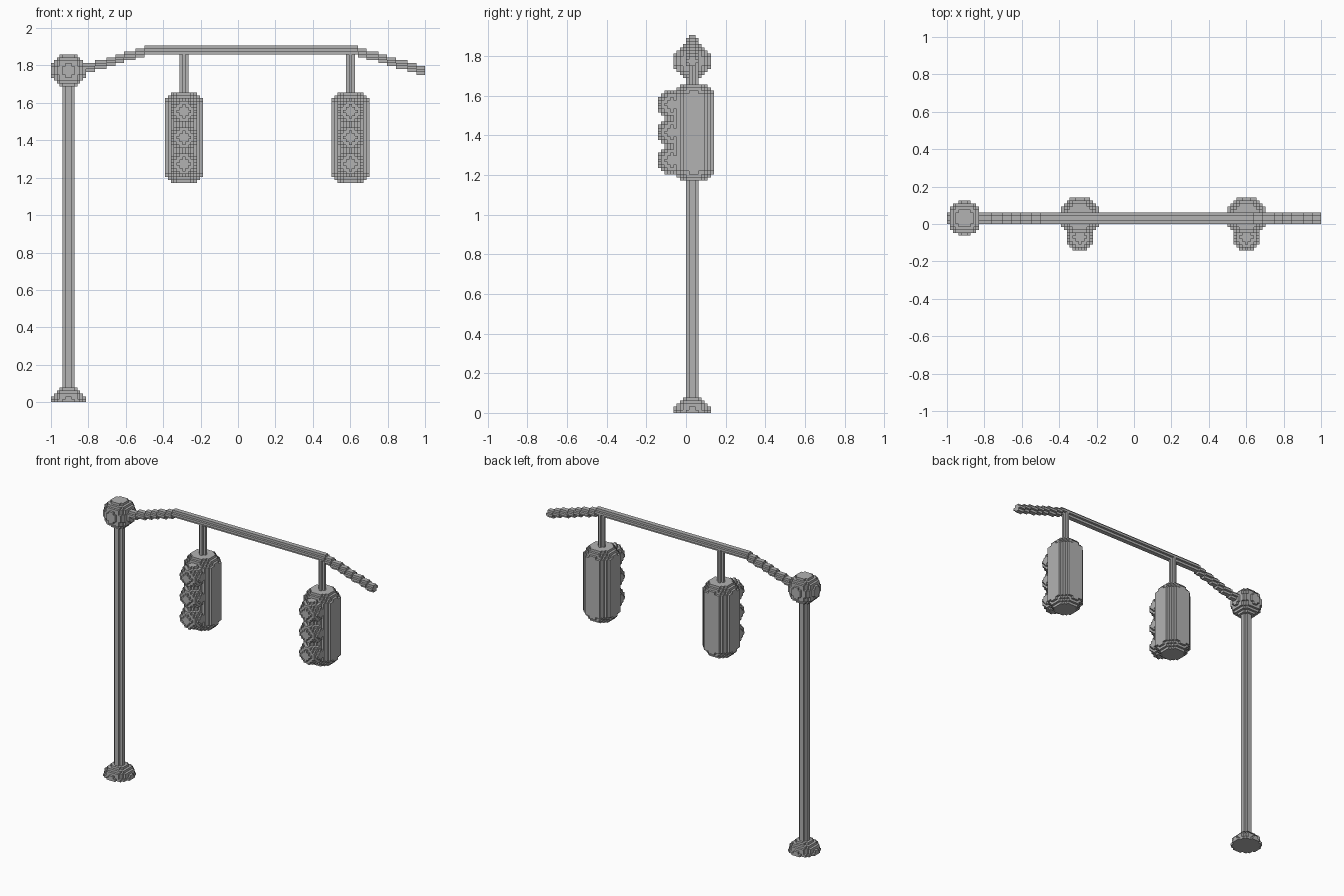
import bpy
import bmesh
from mathutils import Vector

cube = bpy.data.objects.get("Cube")
if cube:
    bpy.data.objects.remove(cube, do_unlink=True)

V = 2 / 128                      # size of one block
X0 = -64                         # block column at the left end
POST_X, POST_Y = 6, 2            # post axis, in blocks
ARM_Z, DROP = 120.5, 7           # arm centre height and fall at both ends
LAMP_Y, LAMP_BOTTOM, LAMP_TOP = 2.5, 75, 106

grey = bpy.data.materials.new("plain grey")
grey.use_nodes = True
COLOUR = (0.45, 0.45, 0.45, 1)
grey.diffuse_color = COLOUR
grey.node_tree.nodes["Principled BSDF"].inputs["Base Color"].default_value = COLOUR


def blocks(name, low, high, inside):
    """Fill the box low..high with blocks where inside(x, y, z) holds, keeping the skin."""
    cells = {(i, j, k)
             for i in range(low[0], high[0])
             for j in range(low[1], high[1])
             for k in range(low[2], high[2])
             if inside(i + .5, j + .5, k + .5)}
    bm = bmesh.new()
    corners = {}

    def corner(p):
        key = tuple(p)
        if key not in corners:
            corners[key] = bm.verts.new(((p[0] + X0) * V, p[1] * V, p[2] * V))
        return corners[key]

    for cell in cells:
        for axis in range(3):
            for side in (0, 1):
                beside = list(cell)
                beside[axis] += 2 * side - 1
                if tuple(beside) in cells:
                    continue
                u, w = (axis + 1) % 3, (axis + 2) % 3
                loop = []
                for du, dw in ((0, 0), (1, 0), (1, 1), (0, 1)):
                    p = list(cell)
                    p[axis] += side
                    p[u] += du
                    p[w] += dw
                    loop.append(corner(p))
                bm.faces.new(loop if side else loop[::-1])
    # merge flush block faces into larger flat ones
    bmesh.ops.dissolve_limit(bm, angle_limit=0.01, verts=bm.verts, edges=bm.edges)
    mesh = bpy.data.meshes.new(name)
    bm.to_mesh(mesh)
    bm.free()
    mesh.materials.append(grey)
    obj = bpy.data.objects.new(name, mesh)
    bpy.context.collection.objects.link(obj)
    return obj


def ball(name, centre, radius, floor=0):
    c = Vector(centre)
    low = [int(n - radius - 1) for n in c]
    high = [int(n + radius + 2) for n in c]
    low[2] = max(low[2], floor)
    return blocks(name, low, high,
                  lambda x, y, z: (Vector((x, y, z)) - c).length <= radius)


def column(name, x0, y0, bottom, top, radius_at):
    r = 8
    return blocks(name, (int(x0) - r, int(y0) - r, bottom), (int(x0) + r, int(y0) + r, top),
                  lambda x, y, z: (x - x0) ** 2 + (y - y0) ** 2 <= radius_at(z) ** 2)


# post with domed foot and ball joint
column("post", POST_X, POST_Y, 0, 112, lambda z: 2)
ball("post_foot", (POST_X, POST_Y, -.5), 6)
ball("post_ball", (POST_X, POST_Y, 113.5), 6)


# arm: level in the middle, stepping down at both ends
def arm_height(x):
    fall = max(0, 34 - x, x - 103) / 3.4
    return ARM_Z - min(DROP, round(fall))


blocks("arm", (8, 0, 110), (128, 4, 124),
       lambda x, y, z: (y - POST_Y) ** 2 + (z - arm_height(x)) ** 2 < 2.5)


# lamp housings with rounded ends
def housing_radius(z):
    from_end = int(min(z - LAMP_BOTTOM, LAMP_TOP - z))
    return (4.5, 5.5, 6.1, 6.75)[min(from_end, 3)]


for side, x in (("right", 45.5), ("left", 102.5)):
    column(side + "_hanger", x, LAMP_Y, LAMP_TOP - 1, 120, lambda z: 1.2)
    column(side + "_lamp_housing", x, LAMP_Y, LAMP_BOTTOM, LAMP_TOP, housing_radius)
    for label, z in (("top", 99.5), ("middle", 90.5), ("bottom", 81.5)):
        ball(f"{side}_{label}_lens", (x, -4.5, z), 4.5)
